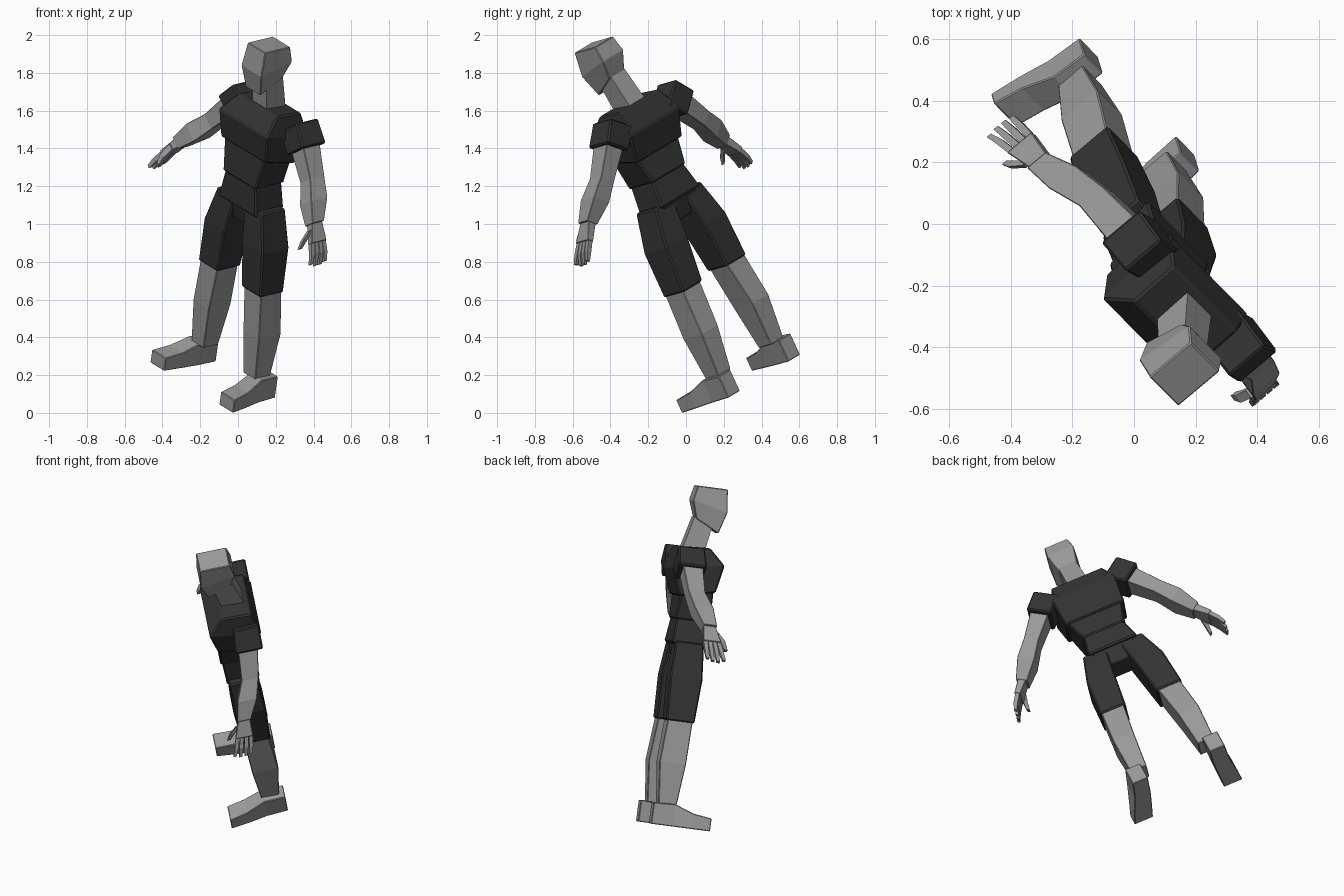
import bpy, bmesh
from mathutils import Vector, Matrix

cube = bpy.data.objects.get("Cube")
if cube:
    bpy.data.objects.remove(cube, do_unlink=True)


def material(name, value):
    m = bpy.data.materials.new(name)
    m.use_nodes = True
    m.diffuse_color = (value, value, value, 1)
    bsdf = m.node_tree.nodes["Principled BSDF"]
    bsdf.inputs["Base Color"].default_value = (value, value, value, 1)
    bsdf.inputs["Roughness"].default_value = 0.8
    return m


SKIN = material("grey_skin", 0.32)
CLOTH = material("dark_cloth", 0.033)

# Pose of the whole figure: it leans to its left and is turned to its right
LEFT = Vector((0.645, -0.655, -0.394)).normalized()
BACK = Vector((0.755, 0.63, 0.18))
UP = LEFT.cross(BACK).normalized()
BACK = UP.cross(LEFT)
POSE = Matrix((LEFT, BACK, UP)).transposed().to_4x4()
POSE.translation = LEFT * -0.342


def loft(name, rings, mat, bevel=0.0, side=1):
    """Skin a row of four-cornered rings: (centre, half width, half depth)."""
    bm = bmesh.new()
    loops = []
    for c, a, d in rings:
        c, a, d = Vector(c), Vector(a), Vector(d)
        loop = []
        for i, j in ((-1, -1), (1, -1), (1, 1), (-1, 1)):
            p = c + a * i + d * j
            p.x *= side
            loop.append(bm.verts.new(POSE @ p))
        loops.append(loop)
    for lo, hi in zip(loops, loops[1:]):
        for k in range(4):
            n = (k + 1) % 4
            bm.faces.new((lo[k], lo[n], hi[n], hi[k]))
    bm.faces.new(loops[0])
    bm.faces.new(loops[-1])
    bmesh.ops.recalc_face_normals(bm, faces=bm.faces)
    mesh = bpy.data.meshes.new(name)
    bm.to_mesh(mesh)
    bm.free()
    mesh.materials.append(mat)
    ob = bpy.data.objects.new(name, mesh)
    bpy.context.collection.objects.link(ob)
    if bevel:
        mod = ob.modifiers.new("edge", "BEVEL")
        mod.width = bevel
        mod.segments = 1
    return ob


def slab(half, front, back):
    """Trunk ring from half width and the (depth, height) of front and back."""
    f, b = Vector((0, *front)), Vector((0, *back))
    return ((f + b) / 2, (half, 0, 0), (b - f) / 2)


def flat(x, y, z, w, d):
    """Level ring with full width and depth."""
    return ((x, y, z), (w / 2, 0, 0), (0, d / 2, 0))


def limb(x, y, z, w, d):
    """Ring square to the sloping arm."""
    return ((x, y, z), Vector((0.77, 0, 0.64)) * w / 2, (0, d / 2, 0))


# Head and neck
loft("head", [slab(0.06, (0.10, 1.72), (0.24, 1.79)),
              slab(0.083, (0.067, 1.845), (0.275, 1.895)),
              slab(0.072, (0.08, 1.98), (0.257, 1.98))], SKIN, 0.004)
loft("neck", [slab(0.06, (0.17, 1.58), (0.30, 1.60)),
              slab(0.055, (0.14, 1.76), (0.25, 1.80))], SKIN)

# Shirt
loft("chest", [slab(0.185, (0.09, 1.378), (0.30, 1.335)),
               slab(0.20, (0.06, 1.54), (0.36, 1.49)),
               slab(0.16, (0.15, 1.63), (0.32, 1.62))], CLOTH, 0.008)
loft("abdomen", [slab(0.132, (0.09, 1.20), (0.295, 1.20)),
                 slab(0.168, (0.10, 1.385), (0.29, 1.345))], CLOTH, 0.008)
loft("waist", [slab(0.155, (0.105, 1.04), (0.30, 1.06)),
               slab(0.125, (0.10, 1.21), (0.285, 1.21))], CLOTH, 0.008)
loft("crotch", [slab(0.05, (0.14, 0.95), (0.26, 0.95)),
                slab(0.14, (0.11, 1.06), (0.29, 1.06))], CLOTH, 0.006)

for tag, s in (("left", 1), ("right", -1)):
    # Legs
    loft(tag + "_shorts_leg", [flat(0.177, 0.207, 0.612, 0.158, 0.165),
                               flat(0.155, 0.203, 0.865, 0.172, 0.19),
                               flat(0.112, 0.20, 1.075, 0.145, 0.165)],
         CLOTH, 0.008, s)
    loft(tag + "_lower_leg", [flat(0.213, 0.22, 0.125, 0.10, 0.105),
                              flat(0.205, 0.222, 0.37, 0.13, 0.155),
                              flat(0.178, 0.207, 0.63, 0.14, 0.145)],
         SKIN, 0.004, s)

    # Foot, from heel to toe and turned a little outward
    foot = []
    for x, y, w, h in ((0.243, 0.305, 0.095, 0.125), (0.25, 0.18, 0.10, 0.13),
                       (0.268, 0.07, 0.112, 0.09), (0.283, -0.035, 0.115, 0.075)):
        foot.append(((x, y, 0.005 + h / 2), (w / 2, 0, 0), (0, 0, h / 2)))
    loft(tag + "_foot", foot, SKIN, 0.004, s)

    # Sleeve and arm
    loft(tag + "_sleeve", [limb(0.20, 0.275, 1.575, 0.16, 0.155),
                           limb(0.295, 0.268, 1.475, 0.145, 0.165)],
         CLOTH, 0.008, s)
    loft(tag + "_arm", [limb(0.27, 0.268, 1.505, 0.112, 0.12),
                        limb(0.40, 0.24, 1.348, 0.09, 0.10),
                        limb(0.475, 0.20, 1.26, 0.105, 0.115),
                        limb(0.55, 0.158, 1.17, 0.07, 0.08)],
         SKIN, 0.003, s)

    # Hand
    loft(tag + "_palm", [limb(0.545, 0.16, 1.175, 0.05, 0.07),
                         limb(0.61, 0.14, 1.09, 0.036, 0.105)], SKIN, 0.003, s)
    for i in range(4):
        y = 0.102 + 0.026 * i
        tip = 0.065 + 0.032 * i
        drop = 0.012 * abs(i - 1.4)
        loft(f"{tag}_finger_{i + 1}",
             [limb(0.605, y, 1.095, 0.026, 0.023),
              limb(0.642, (y + tip) / 2, 1.04, 0.025, 0.023),
              limb(0.662, tip, 0.98 + drop, 0.018, 0.018)], SKIN, 0, s)
    loft(tag + "_thumb", [limb(0.565, 0.12, 1.145, 0.032, 0.03),
                          limb(0.575, 0.075, 1.10, 0.03, 0.03),
                          limb(0.578, 0.05, 1.055, 0.02, 0.02)], SKIN, 0, s)
